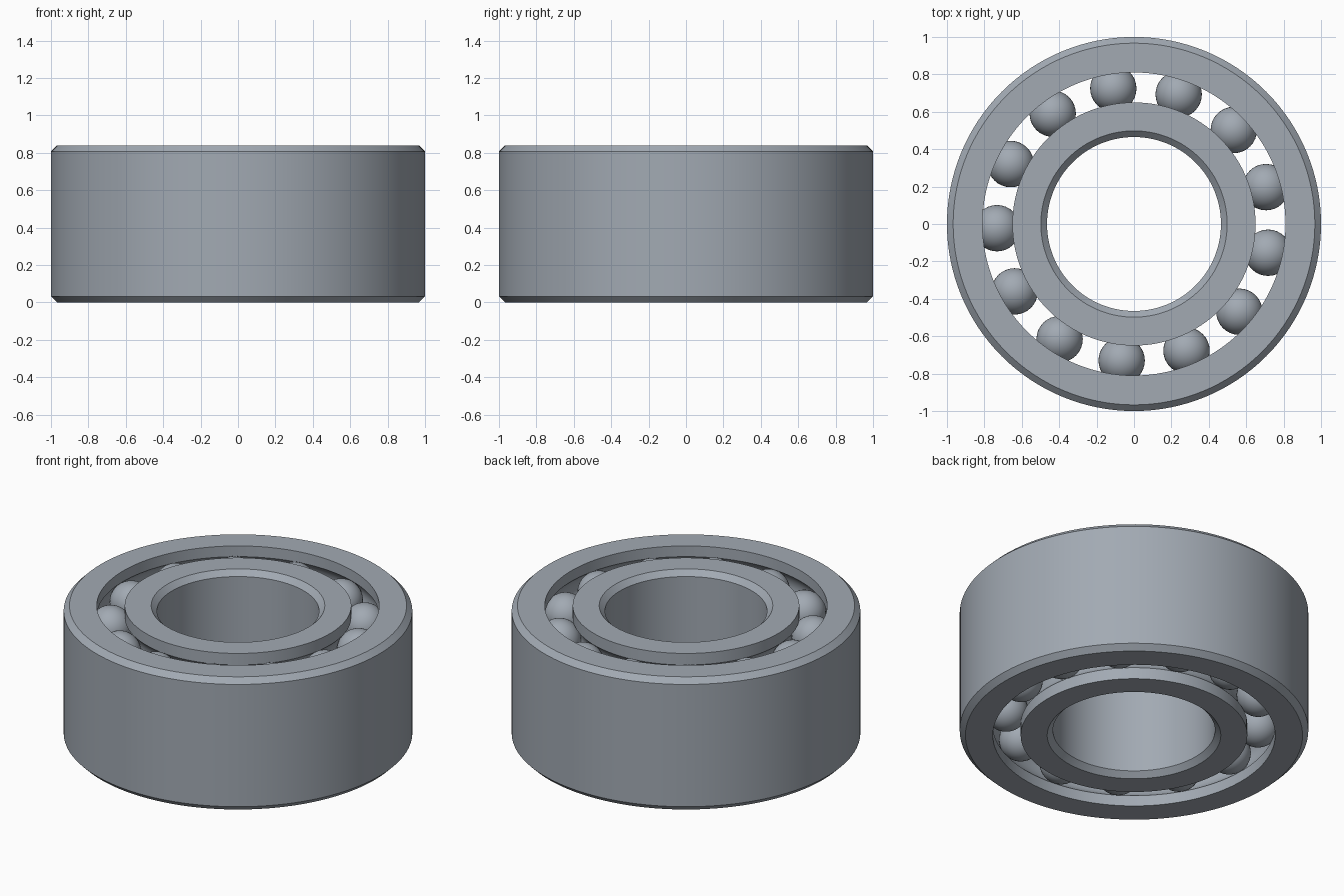
import bpy, bmesh, math

cube = bpy.data.objects.get("Cube")
if cube:
    bpy.data.objects.remove(cube, do_unlink=True)

HEIGHT = 0.84
CHAMFER = 0.033
BALL_R, PITCH_R, BALLS = 0.124, 0.733, 13
FIRST_ANGLE = math.radians(15.6)
ROWS = (0.165, HEIGHT - 0.165)

steel = bpy.data.materials.new("steel_grey")
steel.use_nodes = True
colour = (0.36, 0.40, 0.45, 1)
steel.diffuse_color = colour
steel.node_tree.nodes["Principled BSDF"].inputs["Base Color"].default_value = colour


def add_object(name, bm):
    bmesh.ops.recalc_face_normals(bm, faces=bm.faces)
    mesh = bpy.data.meshes.new(name)
    bm.to_mesh(mesh)
    bm.free()
    mesh.materials.append(steel)
    obj = bpy.data.objects.new(name, mesh)
    bpy.context.collection.objects.link(obj)
    bpy.ops.object.select_all(action="DESELECT")
    obj.select_set(True)
    bpy.context.view_layer.objects.active = obj
    bpy.ops.object.shade_smooth_by_angle(angle=math.radians(30))
    return obj


def raceway(land_r, steps=12):
    """Two ball grooves cut into a cylindrical land, from bottom to top."""
    side = 1 if land_r > PITCH_R else -1
    half = math.acos(abs(land_r - PITCH_R) / BALL_R)
    points = [(land_r, 0)]
    for z in ROWS:
        for i in range(steps + 1):
            a = half * (2 * i / steps - 1)
            points.append((PITCH_R + side * BALL_R * math.cos(a),
                           z + BALL_R * math.sin(a)))
    return points + [(land_r, HEIGHT)]


def chamfered_wall(wall_r, face_r):
    """Wall with a chamfer at each end, from top to bottom."""
    return [(face_r, HEIGHT), (wall_r, HEIGHT - CHAMFER),
            (wall_r, CHAMFER), (face_r, 0)]


def lathe(name, profile, segments=128):
    bm = bmesh.new()
    loops = []
    for s in range(segments):
        a = math.tau * s / segments
        loops.append([bm.verts.new((r * math.cos(a), r * math.sin(a), z))
                      for r, z in profile])
    n = len(profile)
    for s in range(segments):
        here, there = loops[s], loops[(s + 1) % segments]
        for i in range(n):
            j = (i + 1) % n
            bm.faces.new((here[i], there[i], there[j], here[j]))
    return add_object(name, bm)


# Rings
lathe("outer_ring", raceway(0.81) + chamfered_wall(1.0, 1.0 - CHAMFER))
lathe("inner_ring", raceway(0.65) + chamfered_wall(0.465, 0.465 + CHAMFER))

# Two aligned rows of balls
bm = bmesh.new()
bmesh.ops.create_uvsphere(bm, u_segments=32, v_segments=20, radius=BALL_R)
first = add_object("ball", bm)
ball_mesh = first.data
bpy.data.objects.remove(first, do_unlink=True)
for row, z in zip(("lower", "upper"), ROWS):
    for i in range(BALLS):
        a = FIRST_ANGLE + math.tau * i / BALLS
        ball = bpy.data.objects.new(f"{row}_ball_{i + 1}", ball_mesh)
        ball.location = (PITCH_R * math.cos(a), PITCH_R * math.sin(a), z)
        bpy.context.collection.objects.link(ball)
